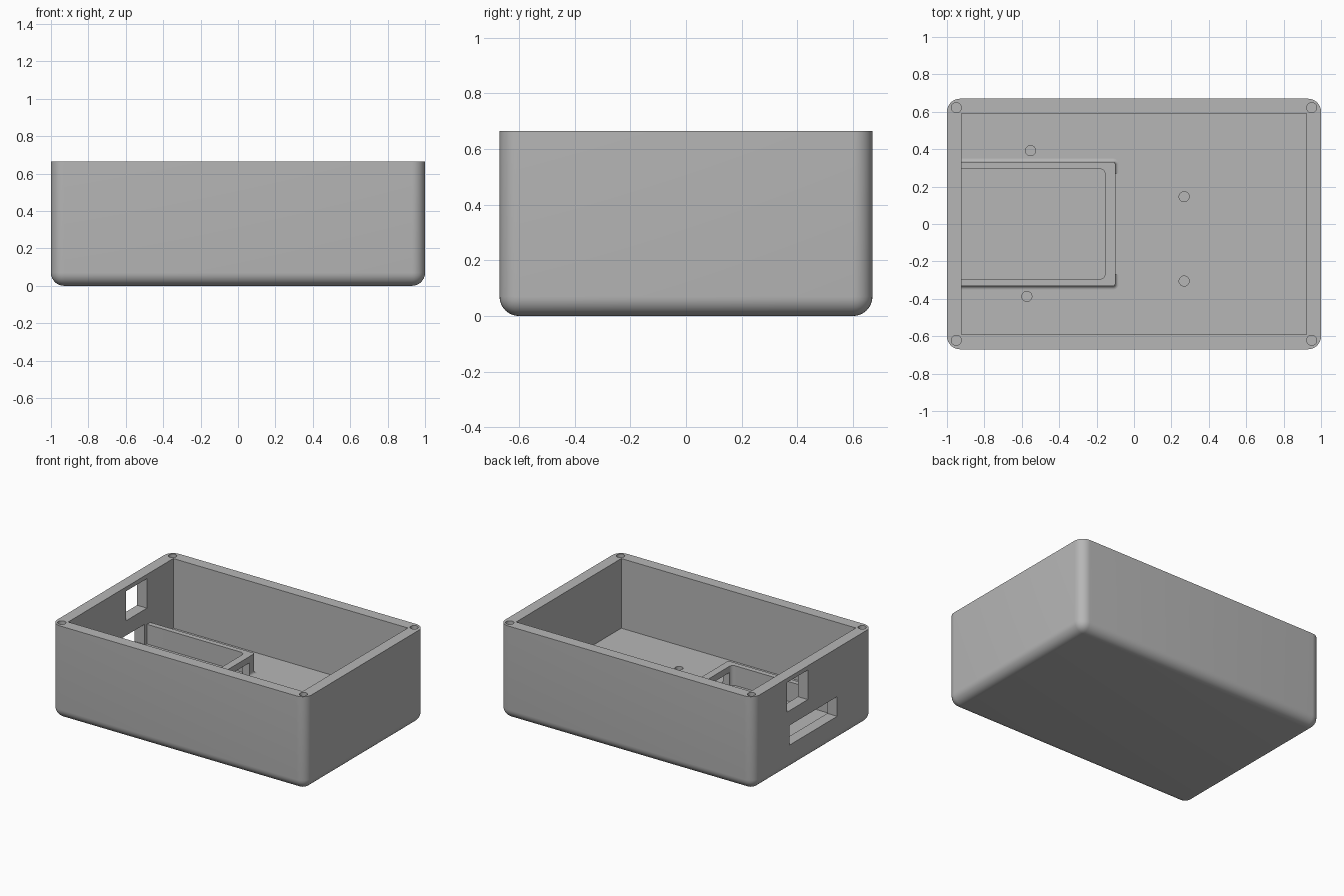
import bpy
import bmesh
import math
from mathutils import Matrix, Vector

old = bpy.data.objects.get("Cube")
if old:
    bpy.data.objects.remove(old, do_unlink=True)

grey = bpy.data.materials.new("plain grey")
grey.use_nodes = True
COLOUR = (0.47, 0.47, 0.47, 1)
grey.diffuse_color = COLOUR
grey.node_tree.nodes["Principled BSDF"].inputs["Base Color"].default_value = COLOUR

HALF_Y, HEIGHT, FLOOR = 0.67, 0.665, 0.17


def make_object(name, bm):
    bmesh.ops.recalc_face_normals(bm, faces=bm.faces[:])
    mesh = bpy.data.meshes.new(name)
    bm.to_mesh(mesh)
    bm.free()
    mesh.materials.append(grey)
    obj = bpy.data.objects.new(name, mesh)
    bpy.context.collection.objects.link(obj)
    return obj


def box(name, low, high, radius=0, rounded=None, segments=8):
    """Box between two corners; edges picked by a rule are rounded."""
    low, high = Vector(low), Vector(high)
    bm = bmesh.new()
    bmesh.ops.create_cube(bm, size=1)
    for v in bm.verts:
        v.co = (low + high) / 2 + v.co * (high - low)
    if rounded:
        edges = [e for e in bm.edges if rounded(e.verts[0].co, e.verts[1].co)]
        bmesh.ops.bevel(bm, geom=edges, offset=radius, segments=segments,
                        profile=0.5, affect='EDGES')
    return make_object(name, bm)


def drill(name, x, y, bottom, top, radius=0.027):
    bm = bmesh.new()
    bmesh.ops.create_cone(bm, cap_ends=True, segments=32, radius1=radius,
                          radius2=radius, depth=top - bottom,
                          matrix=Matrix.Translation((x, y, (top + bottom) / 2)))
    return make_object(name, bm)


def cut(target, cutter):
    cutter.hide_render = True
    mod = target.modifiers.new("cut", 'BOOLEAN')
    mod.operation = 'DIFFERENCE'
    mod.solver = 'EXACT'
    mod.object = cutter
    bpy.context.view_layer.objects.active = target
    bpy.ops.object.modifier_apply(modifier=mod.name)
    bpy.data.objects.remove(cutter, do_unlink=True)


def smooth(obj):
    bpy.ops.object.select_all(action='DESELECT')
    obj.select_set(True)
    bpy.context.view_layer.objects.active = obj
    bpy.ops.object.shade_smooth_by_angle(angle=math.radians(30))


def upright(a, b):
    return abs(a.z - b.z) > 0.1


# Enclosure shell: rounded uprights and underside, sharp rim
shell = box("enclosure_shell", (-1, -HALF_Y, 0), (1, HALF_Y, HEIGHT), 0.07,
            lambda a, b: upright(a, b) or max(a.z, b.z) < 0.01)
cut(shell, box("cavity", (-0.922, -0.59, FLOOR), (0.922, 0.59, 1)))

# Openings in the end wall
cut(shell, box("wide_slot", (-1.1, -0.27, 0.18), (-0.8, 0.265, 0.32)))
cut(shell, box("upper_window", (-1.1, 0.06, 0.425), (-0.8, 0.295, 0.635)))

# Screw holes in the rim corners and in the floor
for sx in (-1, 1):
    for sy in (-1, 1):
        cut(shell, drill("rim_hole", sx * 0.95, sy * 0.622, 0.35, 0.8))
for x, y in ((-0.553, 0.392), (0.268, 0.146), (0.268, -0.305), (-0.573, -0.387)):
    cut(shell, drill("floor_hole", x, y, 0.08, 0.3))
smooth(shell)


def rounded_ring(bm, x0, x1, half_y, radius, z, steps=6):
    ring = []
    corners = ((x1, half_y), (x0, half_y), (x0, -half_y), (x1, -half_y))
    for i, (cx, cy) in enumerate(corners):
        ox = cx - math.copysign(radius, cx - (x0 + x1) / 2)
        oy = cy - math.copysign(radius, cy)
        for k in range(steps + 1):
            a = math.pi / 2 * (i + k / steps)
            ring.append(bm.verts.new((ox + radius * math.cos(a),
                                      oy + radius * math.sin(a), z)))
    return ring


# Holder frame: upright walls that flare into the floor with a small fillet
FILLET, TOP = 0.018, 0.31
levels = [(FILLET, 0.15)]
for k in range(6):
    a = math.pi / 2 * k / 5
    levels.append((FILLET * (1 - math.sin(a)), FLOOR + FILLET * (1 - math.cos(a))))
levels.append((0, TOP))
bm = bmesh.new()
rings = [rounded_ring(bm, -0.95 - o, -0.10 + o, 0.332 + o, 0.012 + o, z)
         for o, z in levels]
for lower, upper in zip(rings, rings[1:]):
    n = len(lower)
    for i in range(n):
        j = (i + 1) % n
        bm.faces.new((lower[i], lower[j], upper[j], upper[i]))
bm.faces.new(rings[0])
bm.faces.new(rings[-1])
frame = make_object("holder_frame", bm)

# Pocket, open toward the end wall, and the opening in its far wall
cut(frame, box("pocket", (-1.2, -0.295, 0.1), (-0.154, 0.295, 0.5), 0.03,
               lambda a, b: upright(a, b) and a.x > -0.5))
cut(frame, box("far_opening", (-0.3, -0.27, 0.1), (0.1, 0.27, 0.265)))
smooth(frame)
